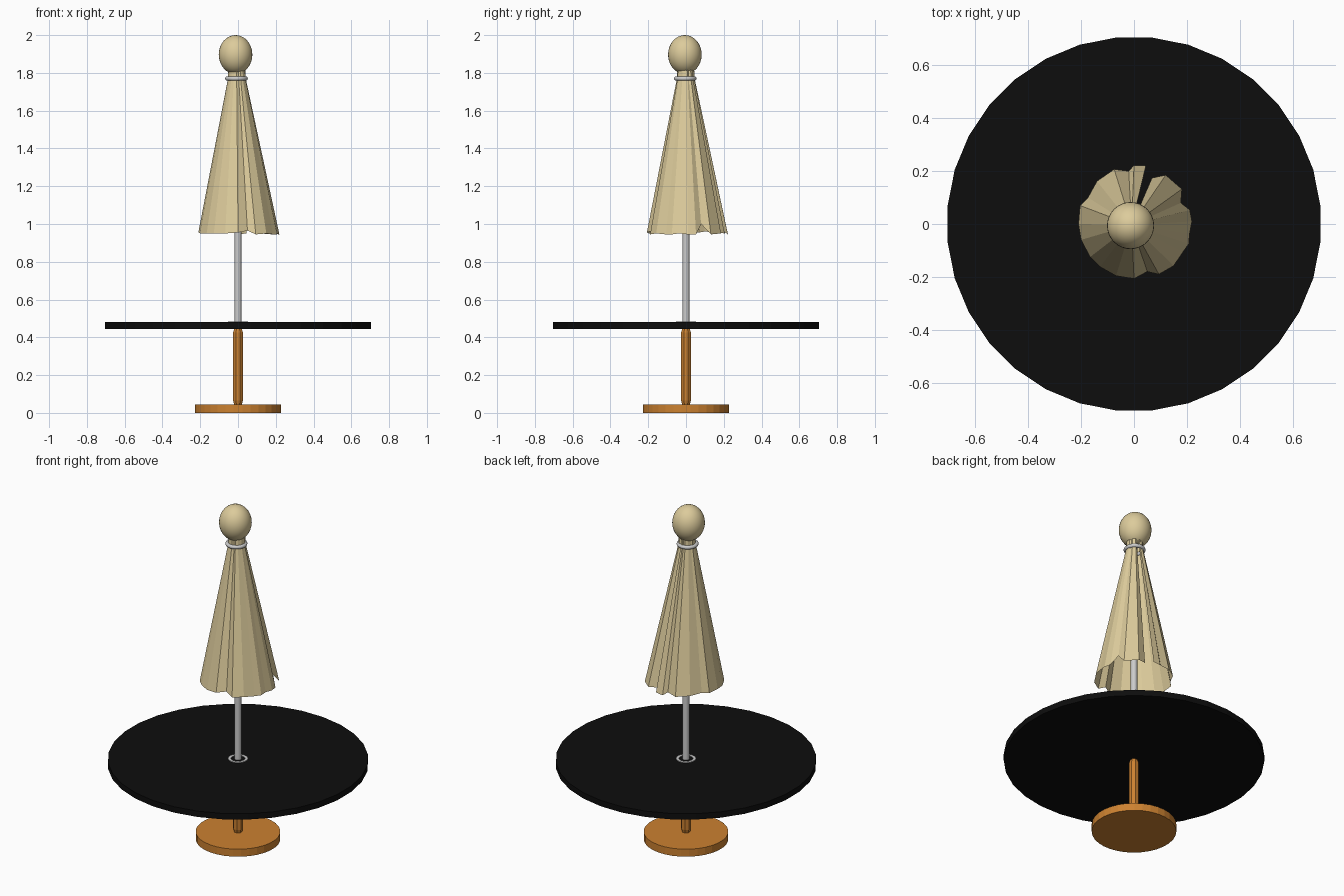
import bpy, bmesh, math
from mathutils import Vector

if "Cube" in bpy.data.objects:
    bpy.data.objects.remove(bpy.data.objects["Cube"])


def material(name, rgb):
    m = bpy.data.materials.new(name)
    m.diffuse_color = (*rgb, 1)
    m.use_nodes = True
    m.node_tree.nodes["Principled BSDF"].inputs["Base Color"].default_value = m.diffuse_color
    return m


WOOD = material("orange_wood", (0.60, 0.22, 0.03))
BLACK = material("black_top", (0.004, 0.004, 0.004))
CLOTH = material("tan_cloth", (0.72, 0.60, 0.33))


def add_mesh(name, verts, faces, mat=None):
    me = bpy.data.meshes.new(name)
    me.from_pydata(verts, [], faces)
    ob = bpy.data.objects.new(name, me)
    bpy.context.collection.objects.link(ob)
    if mat:
        me.materials.append(mat)
    return ob


def smooth(ob, angle=40):
    bpy.ops.object.select_all(action='DESELECT')
    ob.select_set(True)
    bpy.context.view_layer.objects.active = ob
    bpy.ops.object.shade_smooth_by_angle(angle=math.radians(angle))


def lathe(name, profile, sides, mat=None, smoothed=False, closed=False):
    """Revolve (radius, z) points, listed bottom to top; cap unless closed."""
    verts, faces = [], []
    for r, z in profile:
        for i in range(sides):
            a = 2 * math.pi * (i + 0.5) / sides
            verts.append((r * math.cos(a), r * math.sin(a), z))
    n = len(profile)
    for j in range(n if closed else n - 1):
        k = (j + 1) % n
        for i in range(sides):
            h = (i + 1) % sides
            faces.append((j * sides + i, j * sides + h, k * sides + h, k * sides + i))
    if not closed:
        faces.append(tuple(reversed(range(sides))))
        faces.append(tuple(range((n - 1) * sides, n * sides)))
    ob = add_mesh(name, verts, faces, mat)
    if smoothed:
        smooth(ob)
    return ob


# Base disc, octagonal post and table top
lathe("base", [(0.23, 0), (0.23, 0.045)], 32, WOOD)
lathe("post", [(0.021, 0.04), (0.028, 0.065), (0.028, 0.425), (0.021, 0.446)], 8, WOOD)
lathe("table_top", [(0.708, 0.445), (0.708, 0.48)], 32, BLACK)

# Pole and the flat collar where it passes through the table
lathe("pole", [(0.018, 0.44), (0.018, 1.85)], 16, None, True)
lathe("collar", [(0.038, 0.478), (0.054, 0.478), (0.054, 0.484), (0.038, 0.484)],
      32, None, True, True)

# Folded canopy: uneven hem (x, y, z), open at a slit towards the back
HEM = [(.045, .22, .95), (0, .222, .945), (-.02, .2, .96), (-.075, .207, .95),
       (-.14, .162, .955), (-.174, .10, .96), (-.204, .07, .955), (-.21, 0, .955),
       (-.2, -.06, .95), (-.166, -.125, .95), (-.128, -.162, .95), (-.068, -.196, .95),
       (0, -.207, .955), (.05, -.18, .965), (.094, -.19, .945), (.15, -.158, .95),
       (.185, -.106, .945), (.207, -.075, .945), (.21, -.038, .95), (.219, .01, .945),
       (.211, .053, .945), (.177, .08, 1.0), (.181, .132, .945), (.12, .185, .95),
       (.068, .174, .955)]
centre = Vector((-0.007, -0.003, 0))
verts = list(HEM)
for r, z in ((0.047, 1.765), (0.043, 1.83)):
    for x, y, _ in HEM:
        flat = Vector((x, y, 0))
        p = centre + flat * (r / 0.21)
        verts.append((p.x, p.y, z))
n = len(HEM)
faces = [(j * n + i, j * n + i + 1, (j + 1) * n + i + 1, (j + 1) * n + i)
         for j in range(2) for i in range(n - 1)]
add_mesh("canopy", verts, faces, CLOTH)

# Tie ring below the finial
bpy.ops.mesh.primitive_torus_add(location=(-0.008, -0.004, 1.77), major_radius=0.049,
                                 minor_radius=0.011, major_segments=32, minor_segments=12)
ring = bpy.context.object
ring.name = "tie_ring"
smooth(ring, 60)

# Egg-shaped finial
bpy.ops.mesh.primitive_uv_sphere_add(segments=32, ring_count=16, radius=1,
                                     location=(-0.013, -0.006, 1.897))
finial = bpy.context.object
finial.name = "finial"
finial.scale = (0.089, 0.089, 0.103)
finial.data.materials.append(CLOTH)
smooth(finial, 60)
